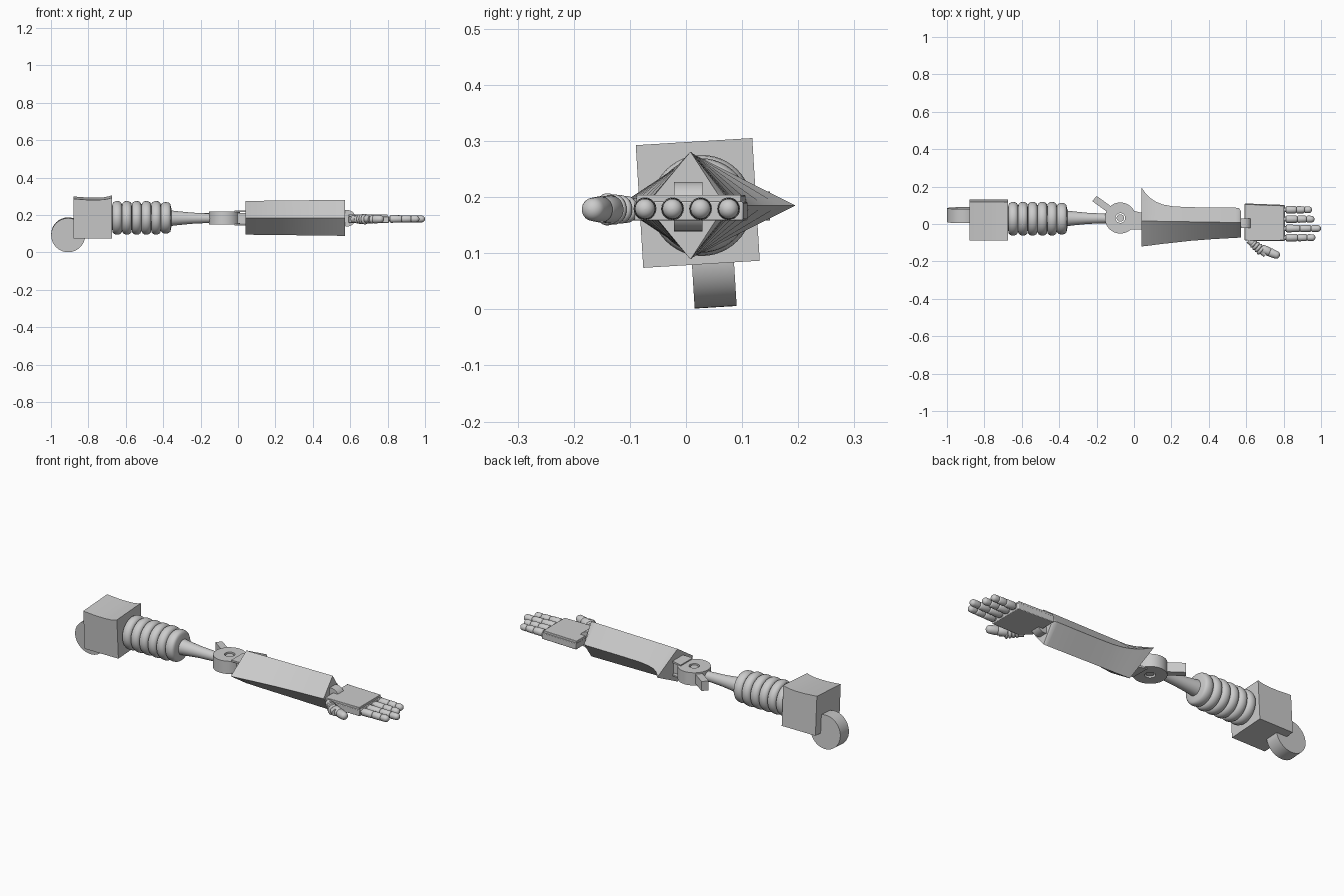
import bpy, bmesh, math
from mathutils import Vector, Matrix

if "Cube" in bpy.data.objects:
    bpy.data.objects.remove(bpy.data.objects["Cube"])


def finish(name, bm, smooth=True, bevel=0):
    bmesh.ops.recalc_face_normals(bm, faces=bm.faces)
    me = bpy.data.meshes.new(name)
    bm.to_mesh(me)
    bm.free()
    ob = bpy.data.objects.new(name, me)
    bpy.context.collection.objects.link(ob)
    if bevel:
        m = ob.modifiers.new("bevel", "BEVEL")
        m.width, m.segments = bevel, 2
    if smooth:
        bpy.ops.object.select_all(action='DESELECT')
        ob.select_set(True)
        bpy.context.view_layer.objects.active = ob
        bpy.ops.object.shade_smooth_by_angle(angle=math.radians(35))
    return ob


def loft(name, rings, smooth=True, bevel=0, closed=False):
    """Skin a list of equal-length point rings; cap the ends unless closed."""
    bm = bmesh.new()
    vs = [[bm.verts.new(p) for p in r] for r in rings]
    n = len(vs[0])
    pairs = list(zip(vs, vs[1:])) + ([(vs[-1], vs[0])] if closed else [])
    for a, b in pairs:
        for i in range(n):
            j = (i + 1) % n
            bm.faces.new((a[i], a[j], b[j], b[i]))
    if not closed:
        bm.faces.new(vs[0])
        bm.faces.new(vs[-1])
    return finish(name, bm, smooth, bevel)


def lathe(name, profile, origin, direction, segs=32, closed=False):
    """Revolve (distance, radius) points about a direction."""
    q = Vector((0, 0, 1)).rotation_difference(Vector(direction))
    o = Vector(origin)
    ang = [2 * math.pi * i / segs for i in range(segs)]
    return loft(name, [[o + q @ Vector((r * math.cos(a), r * math.sin(a), t)) for a in ang]
                       for t, r in profile], closed=closed)


def prism_z(name, pts, z0, z1, bevel=0):
    return loft(name, [[(x, y, z) for x, y in pts] for z in (z0, z1)], bevel=bevel)


def prism_y(name, pts, y0, y1, bevel=0):
    return loft(name, [[(x, y, z) for x, z in pts] for y in (y0, y1)], bevel=bevel)


def capsule(t0, t1, r0, r1, tip=False):
    """Profile of one finger segment with rounded ends."""
    c = 0.006
    p = [(t0, r0 - c), (t0 + c * .4, r0 - c * .3), (t0 + c, r0)]
    if tip:
        return p + [(t1 - r1 * (1 - math.sin(a)), r1 * math.cos(a) + .0005)
                    for a in [math.pi / 2 * k / 6 for k in range(7)]]
    return p + [(t1 - c, r1), (t1 - c * .4, r1 - c * .3), (t1, r1 - c)]


# Shoulder: round wheel and block with a flared top edge, both tilted slightly
tilt = Matrix.Rotation(math.radians(3.5), 4, 'X')
pivot = Matrix.Translation((0, 0.021, 0.189))
wheel = lathe("shoulder_wheel", [(0, .091), (.075, .091)], (-.908, -.017, -.096), (0, 1, 0), 48)
wheel.matrix_world = pivot @ tilt
block = prism_y("shoulder_block", [(-.88, -.109), (-.675, -.109), (-.675, .11), (-.69, .105),
                                   (-.715, .1), (-.75, .098), (-.8, .098), (-.88, .104)], -.104, .104)
block.matrix_world = pivot @ tilt

# Ribbed upper-arm sleeve
prof = [(0, .066)]
for i in range(6):
    for k in range(9):
        a = math.pi * k / 8
        prof.append((.008 + i * .052 + .026 * (1 - math.cos(a)),
                     .066 + (.024 if i < 5 else .018) * math.sin(a) ** .8))
prof += [(.325, .045), (.325, .03)]
lathe("upper_arm_sleeve", prof, (-.68, .028, .185), (1, 0, 0), 48)

# Tapered arm rod
lathe("upper_arm_rod", [(0, .043), (.05, .037), (.12, .03), (.2, .026), (.26, .026)],
      (-.37, .03, .183), (1, 0, 0))

# Elbow hinge: ring with pin, back prong, fork plates to the forearm
elbow = (-.073, .032)
lathe("elbow_disc", [(0, .026), (0, .083), (.07, .083), (.07, .026)],
      (*elbow, .148), (0, 0, 1), 48, closed=True)
lathe("elbow_pin", [(0, .02), (.06, .02)], (*elbow, .153), (0, 0, 1))
prism_z("elbow_prong", [(-.223, .122), (-.2, .15), (-.1, .078), (-.123, .05)], .158, .21)
for z in (.143, .215):
    prism_z("elbow_fork_plate", [(-.02, -.03), (.06, -.03), (.06, .055), (-.02, .075)], z, z + .009)
prism_z("elbow_tongue", [(-.03, -.01), (.06, -.01), (.06, .05), (-.03, .05)], .155, .21)

# Diamond-section forearm: x, outer y, inner y, ridge y, half height
sections = [(.04, -.12, .195, .016, .09), (.06, -.118, .167, .016, .09), (.085, -.115, .14, .015, .0905),
            (.115, -.111, .12, .015, .091), (.155, -.106, .104, .014, .0915), (.21, -.1, .094, .013, .092),
            (.3, -.09, .09, .012, .093), (.42, -.081, .088, .01, .0945), (.545, -.074, .087, .008, .096),
            (.562, -.073, .084, .008, .096), (.571, -.071, .07, .008, .096)]
loft("forearm", [[(x, a, .185), (x, m, .185 + h), (x, b, .185), (x, m, .185 - h)]
                 for x, a, b, m, h in sections])

# Wrist hinge
lathe("wrist_hinge", [(0, .044), (.05, .044)], (.584, -.021, .183), (0, 1, 0), 32)
prism_z("wrist_link", [(.58, -.021), (.63, -.021), (.63, .029), (.58, .029)], .165, .203)

# Palm
prism_z("palm", [(.592, -.045), (.64, -.092), (.806, -.092), (.806, .102), (.592, .11)], .158, .192, .003)
prism_z("palm_back_plate", [(.592, -.088), (.8, -.088), (.8, .098), (.592, .106)], .19, .204, .002)

# Four fingers, each with three segments and a knuckle pin
for i, (y, end) in enumerate([(-.073, .97), (-.024, 1.0), (.026, .965), (.076, .952)]):
    n, start = i + 1, .812
    length = end - start
    cuts = [0, length * .4, length * .72, length]
    lathe(f"finger_{n}_core", [(-.02, .013), (length * .8, .012)], (start, y, .179), (1, 0, 0), 16)
    for s in range(3):
        r = .0205 - .001 * s
        lathe(f"finger_{n}_segment_{s + 1}", capsule(cuts[s], cuts[s + 1], r, r - .001, s == 2),
              (start, y, .179), (1, 0, 0), 20)

# Thumb: ribbed base, joint and rounded tip
lathe("thumb_stem", [(0, .02), (.12, .018)], (.615, -.085, .178), (.76, -.65, 0), 20)
for k in range(4):
    t, r = .025 + .017 * k, .024 + .0015 * k
    lathe("thumb_rib", capsule(t, t + .016, r, r), (.615, -.085, .178), (.76, -.65, 0), 24)
lathe("thumb_joint", capsule(0, .05, .025, .023), (.682, -.132, .178), (.92, -.39, 0), 24)
lathe("thumb_tip", capsule(.046, .105, .0235, .0205, True), (.682, -.132, .178), (.92, -.39, 0), 24)
